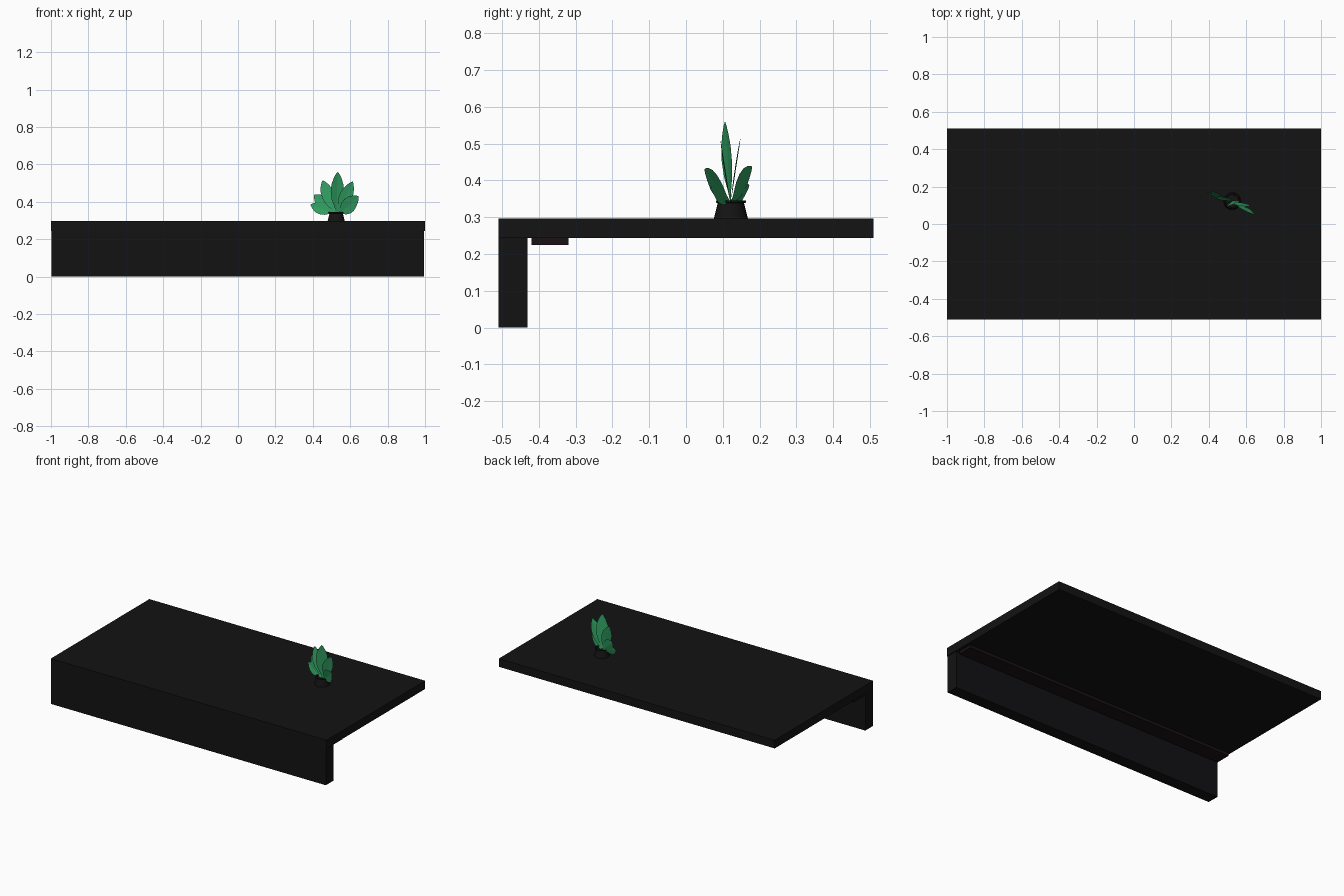
import bpy, bmesh, math
from mathutils import Vector

if "Cube" in bpy.data.objects:
    bpy.data.objects.remove(bpy.data.objects["Cube"])


def material(name, rgb):
    m = bpy.data.materials.new(name)
    m.diffuse_color = (*rgb, 1)
    m.use_nodes = True
    m.node_tree.nodes["Principled BSDF"].inputs["Base Color"].default_value = m.diffuse_color
    return m


BLACK = material("black", (0.0065, 0.0065, 0.0065))
PANEL = material("panel_black", (0.006, 0.006, 0.007))
STRIP = material("dark_brown", (0.010, 0.006, 0.008))
GREEN = material("leaf_green", (0.03, 0.34, 0.12))


def finish(bm, name, mat):
    me = bpy.data.meshes.new(name)
    bm.to_mesh(me)
    bm.free()
    ob = bpy.data.objects.new(name, me)
    bpy.context.collection.objects.link(ob)
    me.materials.append(mat)
    return ob


def box(name, lo, hi, mat):
    lo, hi = Vector(lo), Vector(hi)
    bm = bmesh.new()
    bmesh.ops.create_cube(bm, size=1)
    for v in bm.verts:
        v.co = Vector([(lo[i] + hi[i]) / 2 + v.co[i] * (hi[i] - lo[i]) for i in range(3)])
    return finish(bm, name, mat)


# shelf top, front panel and underside strip
box("shelf_top", (-1, -0.51, 0.243), (1, 0.51, 0.297), BLACK)
box("front_panel", (-0.998, -0.51, 0), (0.994, -0.431, 0.243), PANEL)
box("under_strip", (-0.99, -0.42, 0.225), (0.98, -0.32, 0.243), STRIP)

# pot: lathed profile with a lip and soil surface
CX, CY = 0.525, 0.122
profile = [(0.046, 0.297), (0.036, 0.338), (0.041, 0.34), (0.041, 0.346), (0.034, 0.346), (0.033, 0.336)]
N = 20
bm = bmesh.new()
rings = [[bm.verts.new((CX + r * math.cos(2 * math.pi * i / N), CY + r * math.sin(2 * math.pi * i / N), z))
          for i in range(N)] for r, z in profile]
for a, b in zip(rings, rings[1:]):
    for i in range(N):
        j = (i + 1) % N
        bm.faces.new((a[i], a[j], b[j], b[i]))
bm.faces.new(rings[-1])
bm.faces.new(rings[0][::-1])
pot = finish(bm, "pot", BLACK)
bpy.context.view_layer.objects.active = pot
pot.select_set(True)
bpy.ops.object.shade_smooth_by_angle(angle=math.radians(35))
pot.select_set(False)


def leaf(name, tip, width, normal):
    """Blade with a slight fold along the midrib, from the pot to the tip."""
    base, tip = Vector((CX + (tip[0] - CX) * 0.08, CY, 0.337)), Vector(tip)
    axis = tip - base
    side = axis.cross(Vector(normal)).normalized()
    up = side.cross(axis).normalized()
    outline = [(0, 0.06), (0.15, 0.3), (0.33, 0.8), (0.52, 1), (0.7, 0.92), (0.85, 0.6), (0.95, 0.27), (1, 0.02)]
    bm = bmesh.new()
    rows = []
    for t, w in outline:
        c = base + axis * t + up * 0.003 * math.sin(math.pi * t)
        s = side * w * width / 2
        rows.append([bm.verts.new(c + s), bm.verts.new(c - up * 0.003 * w), bm.verts.new(c - s)])
    for a, b in zip(rows, rows[1:]):
        for i in range(2):
            bm.faces.new((a[i], a[i + 1], b[i + 1], b[i]))
    finish(bm, name, GREEN)


# leaves fanned out in a slanted plane
leaves = [
    ((0.533, 0.106, 0.56), 0.075, (0.4, -1, 0)),
    ((0.452, 0.148, 0.515), 0.07, (0, -1, 0.15)),
    ((0.613, 0.094, 0.508), 0.07, (0, -1, -0.16)),
    ((0.408, 0.18, 0.437), 0.075, (-0.5, -1, 0.3)),
    ((0.645, 0.05, 0.43), 0.075, (-0.5, -1, -0.3)),
    ((0.388, 0.172, 0.385), 0.062, (-0.5, -1, 0.3)),
    ((0.635, 0.066, 0.39), 0.06, (-0.5, -1, -0.3)),
]
for i, (tip, w, n) in enumerate(leaves):
    leaf(f"leaf_{i + 1}", tip, w, n)
